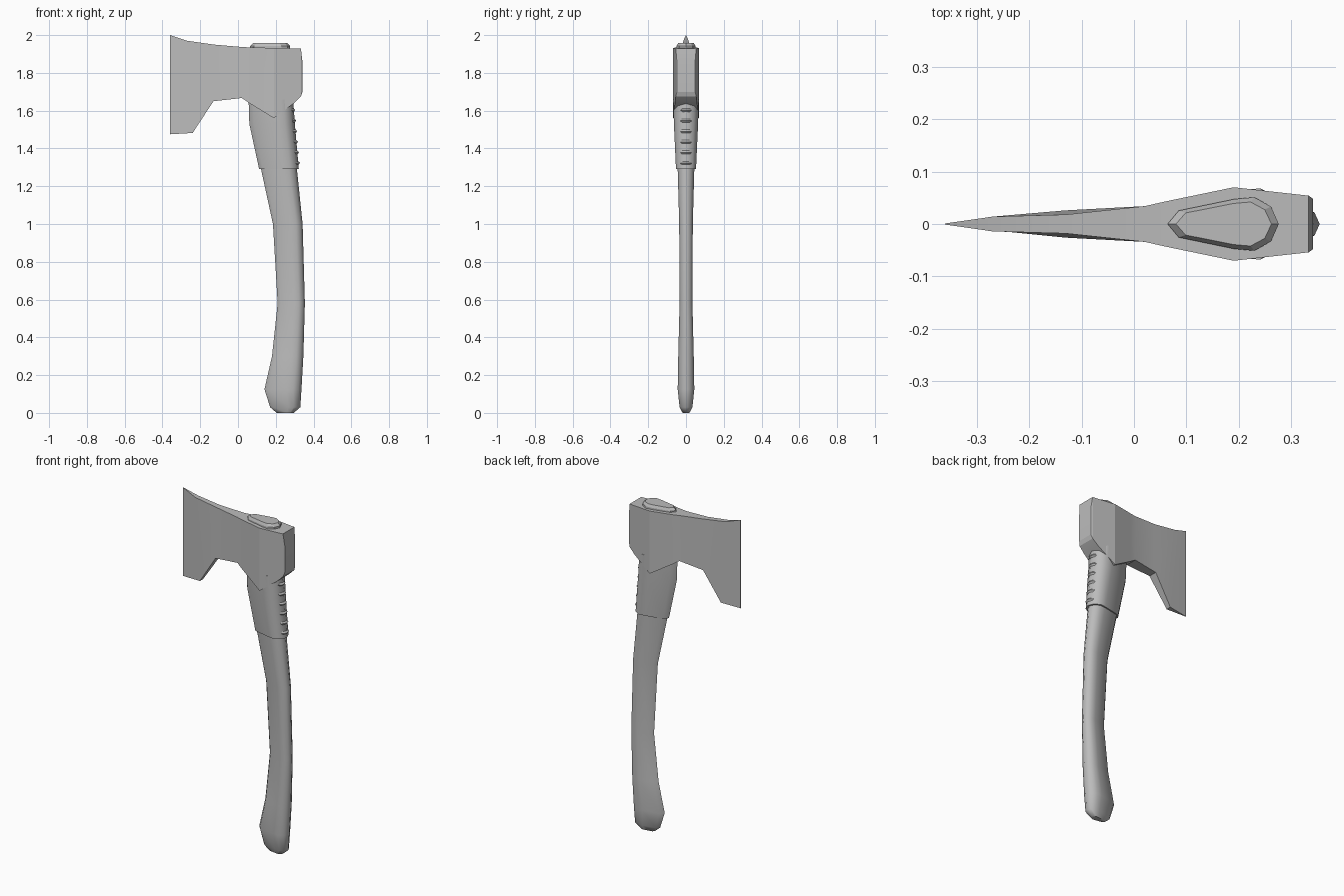
import bpy, bmesh, math

cube = bpy.data.objects.get("Cube")
if cube:
    bpy.data.objects.remove(cube, do_unlink=True)

grey = bpy.data.materials.new("plain grey")
grey.use_nodes = True
colour = (0.5, 0.5, 0.5, 1)
grey.diffuse_color = colour
grey.node_tree.nodes["Principled BSDF"].inputs["Base Color"].default_value = colour


def loft(name, rings, angle):
    """Skin a list of equal-length closed rings and cap both ends."""
    bm = bmesh.new()
    loops = [[bm.verts.new(p) for p in ring] for ring in rings]
    n = len(loops[0])
    for a, b in zip(loops, loops[1:]):
        for i in range(n):
            j = (i + 1) % n
            bm.faces.new((a[i], a[j], b[j], b[i]))
    bm.faces.new(loops[0])
    bm.faces.new(loops[-1])
    bmesh.ops.recalc_face_normals(bm, faces=bm.faces)
    mesh = bpy.data.meshes.new(name)
    bm.to_mesh(mesh)
    bm.free()
    obj = bpy.data.objects.new(name, mesh)
    bpy.context.collection.objects.link(obj)
    mesh.materials.append(grey)
    bpy.ops.object.select_all(action="DESELECT")
    obj.select_set(True)
    bpy.context.view_layer.objects.active = obj
    bpy.ops.object.shade_smooth_by_angle(angle=math.radians(angle))
    return obj


# Teardrop section shared by the haft parts: fraction of depth, fraction of half width
HALF = [(0.1, 0.5), (0.6, 0.93), (0.78, 1), (0.93, 0.65)]
SECTION = [(0, 0)] + HALF + [(1, 0)] + [(f, -w) for f, w in reversed(HALF)]


def teardrop(z, x0, x1, w):
    return [(x0 + f * (x1 - x0), w * s, z) for f, s in SECTION]


# Curved haft with a swollen grip end
loft("handle", [teardrop(*r) for r in (
    (0, 0.205, 0.295, 0.018), (0.03, 0.17, 0.33, 0.034),
    (0.125, 0.14, 0.336, 0.044), (0.3, 0.18, 0.346, 0.041),
    (0.58, 0.21, 0.354, 0.034), (1.0, 0.185, 0.342, 0.036),
    (1.29, 0.122, 0.312, 0.044), (1.65, 0.07, 0.285, 0.05))], 50)

# Wrapped collar under the head
loft("collar", [teardrop(*r) for r in (
    (1.29, 0.112, 0.322, 0.053), (1.53, 0.06, 0.301, 0.064),
    (1.66, 0.056, 0.292, 0.068))], 50)

# Lacing ridges down the back of the collar
for i in range(6):
    z = 1.323 + i * 0.056
    x = 0.322 - (z - 1.29) * 0.088
    rings = []
    for y, out in ((-0.03, -0.01), (-0.018, 0.004), (0, 0.009), (0.018, 0.004), (0.03, -0.01)):
        rings.append([(x + out, y, z), (x + out - 0.008, y, z + 0.009),
                      (x + out - 0.016, y, z), (x + out - 0.008, y, z - 0.009)])
    loft(f"lacing_{i + 1}", rings, 30)

# Head: top x, top z, bottom x, bottom z, top half width, bottom half width
HEAD = [
    (-0.36, 2.0, -0.36, 1.475, 0.001, 0.001),
    (-0.27, 1.97, -0.24, 1.482, 0.014, 0.015),
    (-0.13, 1.95, -0.13, 1.65, 0.018, 0.026),
    (0.02, 1.937, 0.02, 1.667, 0.034, 0.034),
    (0.06, 1.935, 0.06, 1.64, 0.043, 0.043),
    (0.19, 1.932, 0.19, 1.56, 0.07, 0.07),
    (0.297, 1.93, 0.297, 1.64, 0.058, 0.058),
    (0.333, 1.93, 0.333, 1.675, 0.054, 0.054),
    (0.341, 1.86, 0.341, 1.70, 0.048, 0.048)]
loft("axe_head", [[(tx, -tw, tz), (tx, tw, tz), (bx, bw, bz), (bx, -bw, bz)]
                  for tx, tz, bx, bz, tw, bw in HEAD], 15)

# End of the haft showing through the eye
loft("eye_plug", [teardrop(1.91, 0.064, 0.276, 0.051),
                  teardrop(1.942, 0.064, 0.276, 0.051),
                  teardrop(1.957, 0.08, 0.262, 0.042)], 25)
